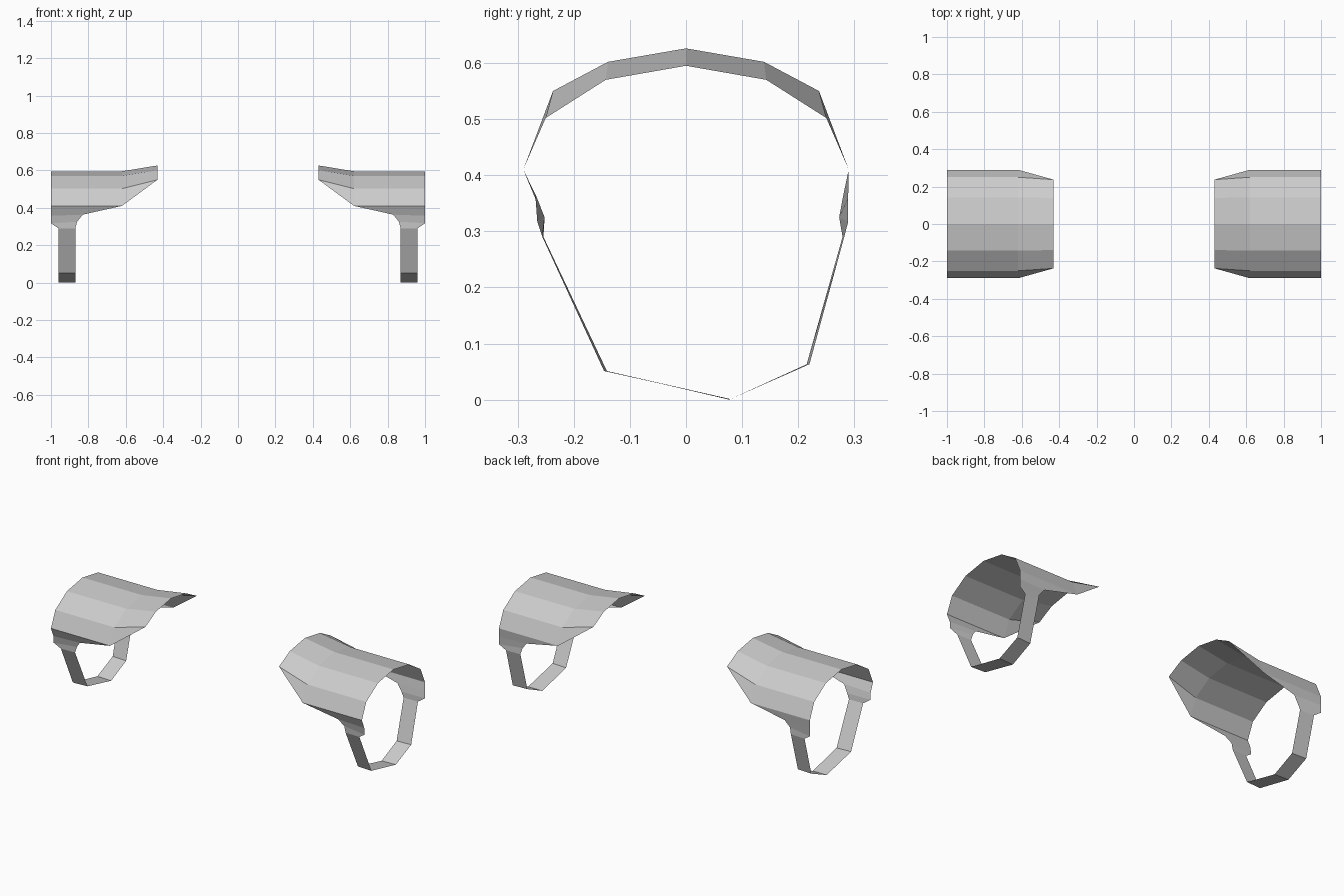
import bpy

cube = bpy.data.objects.get("Cube")
if cube:
    bpy.data.objects.remove(cube, do_unlink=True)

grey = bpy.data.materials.new("plain grey")
grey.use_nodes = True
colour = (0.6, 0.6, 0.6, 1)
grey.diffuse_color = colour
grey.node_tree.nodes["Principled BSDF"].inputs["Base Color"].default_value = colour


def build(name, verts, faces):
    """Flat-shaded sheet, mirrored to the other arm."""
    mesh = bpy.data.meshes.new(name)
    mesh.from_pydata(verts, [], faces)
    mesh.materials.append(grey)
    obj = bpy.data.objects.new(name, mesh)
    bpy.context.collection.objects.link(obj)
    mirror = obj.modifiers.new("other arm", 'MIRROR')
    mirror.use_axis[0] = True
    mirror.use_clip = False


def loft(name, outer, inner):
    """Strip of quads between two edge lines."""
    n = len(outer)
    faces = [(i, i + 1, n + i + 1, n + i) for i in range(n - 1)]
    build(name, outer + inner, faces)


def symmetric(half, x):
    """Profile from front to back over the top, given the front half."""
    pts = half + [(-y, z) for y, z in reversed(half[:-1])]
    return [(x, y, z) for y, z in pts]


# Curved plate over the forearm
arch = [(-0.29, 0.41), (-0.25, 0.502), (-0.143, 0.57), (0, 0.595)]
cuff, elbow = symmetric(arch, 1), symmetric(arch, 0.62)
loft("forearm_plate", cuff, elbow)

# Flared tip, closing to a triangle on each side
tip = symmetric([(-0.237, 0.55), (-0.139, 0.602), (0, 0.626)], 0.43)
fan = [(i, i + 1, 7 + i, 6 + i) for i in range(1, 5)]
build("flared_tip", elbow + tip, fan + [(0, 1, 7), (5, 6, 11)])

# Side tabs narrowing down to the strap
loft("front_tab",
     [(0.96, -0.256, 0.29), (1, -0.265, 0.317), (1, -0.268, 0.357), cuff[0]],
     [(0.87, -0.254, 0.29), (0.86, -0.252, 0.325), (0.83, -0.267, 0.363), elbow[0]])
loft("back_tab",
     [cuff[-1], (1, 0.289, 0.36), (1, 0.289, 0.317), (0.96, 0.282, 0.29)],
     [elbow[-1], (0.83, 0.28, 0.363), (0.86, 0.273, 0.325), (0.87, 0.279, 0.29)])

# Strap under the arm
loft("strap",
     [(0.96, 0.282, 0.29), (0.96, 0.22, 0.063), (0.96, 0.079, 0.001),
      (0.96, -0.146, 0.051), (0.96, -0.256, 0.29)],
     [(0.87, 0.279, 0.29), (0.87, 0.215, 0.063), (0.87, 0.077, 0),
      (0.87, -0.141, 0.051), (0.87, -0.254, 0.29)])
